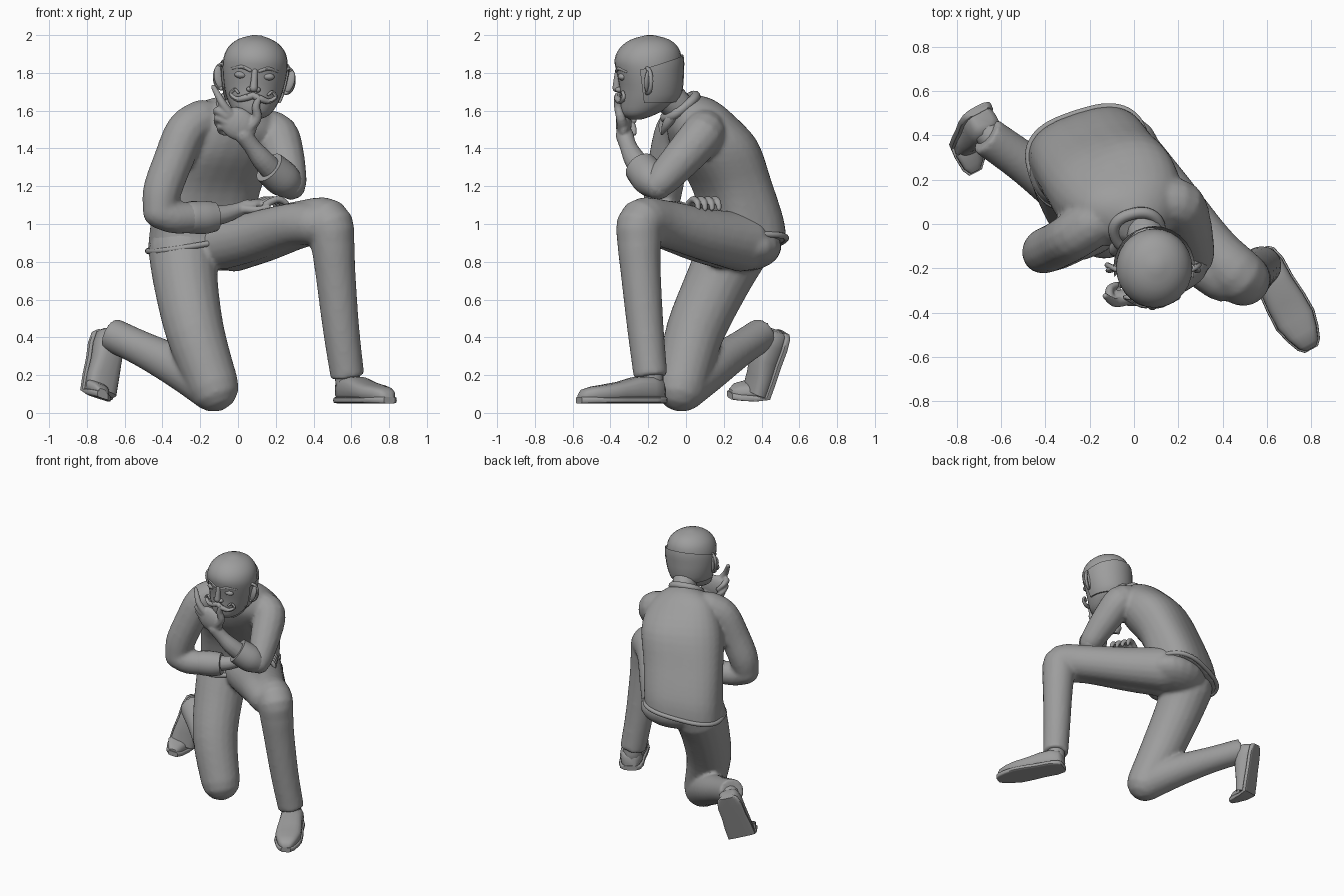
import bpy, bmesh
from math import sin, cos, pi, radians, copysign
from mathutils import Vector as V, Matrix

grey = bpy.data.materials.new("dark_grey")
grey.diffuse_color = (.34, .34, .34, 1)


def spline(rows, steps):
    """Catmull-Rom through rows of numbers."""
    out = []
    for i in range(len(rows) - 1):
        p0, p1 = rows[max(i - 1, 0)], rows[i]
        p2, p3 = rows[i + 1], rows[min(i + 2, len(rows) - 1)]
        for k in range(steps):
            t = k / steps
            out.append([b + .5 * t * (c - a + t * (2*a - 5*b + 4*c - d + t * (3*(b - c) + d - a)))
                        for a, b, c, d in zip(p0, p1, p2, p3)])
    return out + [list(rows[-1])]


def ring(c, a, b, n=20, p=1.0):
    pw = lambda v: copysign(abs(v) ** p, v)
    return [c + a * pw(cos(2*pi*i/n)) + b * pw(sin(2*pi*i/n)) for i in range(n)]


def loft(bm, rings):
    vs = [[bm.verts.new(p) for p in r] for r in rings]
    n = len(vs[0])
    for r, s in zip(vs, vs[1:]):
        for i in range(n):
            bm.faces.new((r[i], r[(i+1) % n], s[(i+1) % n], s[i]))
    bm.faces.new(vs[0][::-1])
    bm.faces.new(vs[-1])


def tube(bm, pts, n=14, steps=4, flat=False):
    """Round tube through (x, y, z, radius) points."""
    rows = spline(pts, steps)
    cs = [V(r[:3]) for r in rows]
    rad = [r[3] for r in rows]
    ts = [(cs[min(i+1, len(cs)-1)] - cs[max(i-1, 0)]).normalized() for i in range(len(cs))]
    st = list(zip(cs, rad, ts))
    cap = (80, 55, 28)
    head = [(cs[0] - ts[0]*rad[0]*sin(radians(k)), rad[0]*cos(radians(k)), ts[0]) for k in cap]
    tail = [(cs[-1] + ts[-1]*rad[-1]*sin(radians(k)), rad[-1]*cos(radians(k)), ts[-1]) for k in cap[::-1]]
    st = head + st + ([] if flat else tail)
    u, rings = ts[0].orthogonal(), []
    for c, r, t in st:
        u = (u - t * u.dot(t)).normalized()
        rings.append(ring(c, u * r, t.cross(u) * r, n))
    loft(bm, rings)


def ball(bm, c, s, rot=(0, 0, 0)):
    m = Matrix.Translation(c)
    for ang, ax in zip(rot, 'XYZ'):
        m = m @ Matrix.Rotation(radians(ang), 4, ax)
    bmesh.ops.create_uvsphere(bm, u_segments=20, v_segments=12, radius=1,
                              matrix=m @ Matrix.Diagonal((*s, 1)))


def finish(name, bm, voxel=None, xf=None, smooth=4):
    bmesh.ops.recalc_face_normals(bm, faces=bm.faces)
    if xf:
        bm.transform(xf)
    me = bpy.data.meshes.new(name)
    bm.to_mesh(me)
    bm.free()
    me.materials.append(grey)
    ob = bpy.data.objects.new(name, me)
    bpy.context.collection.objects.link(ob)
    if voxel:
        r = ob.modifiers.new("merge", 'REMESH')
        r.mode, r.voxel_size, r.use_smooth_shade = 'VOXEL', voxel, True
        s = ob.modifiers.new("soften", 'SMOOTH')
        s.factor, s.iterations = .5, smooth
    else:
        bpy.context.view_layer.objects.active = ob
        ob.select_set(True)
        bpy.ops.object.shade_smooth_by_angle(angle=radians(45))
        ob.select_set(False)


# trousers: pelvis, raised left leg (two tubes make the thigh wide), kneeling right leg
bm = bmesh.new()
ball(bm, (-.14, .31, .88), (.26, .19, .13), (0, 0, 17))
tube(bm, [(-.03, .3, .905, .16), (.14, .12, .94, .14), (.34, -.11, 1.0, .125), (.475, -.235, 1.01, .125),
          (.5, -.247, .9, .117), (.515, -.24, .75, .107), (.545, -.215, .45, .097), (.58, -.187, .19, .09)],
     20, flat=True)
tube(bm, [(-.08, .2, .9, .14), (.08, .05, .935, .13), (.28, -.15, .995, .115), (.4, -.24, 1.0, .112)], 20)
tube(bm, [(-.29, .25, .86, .185), (-.275, .16, .68, .17), (-.225, .045, .42, .155), (-.13, -.025, .14, .135)], 20)
tube(bm, [(-.13, -.02, .135, .13), (-.3, .13, .235, .114), (-.5, .28, .335, .094), (-.67, .4, .415, .09)], 20, flat=True)
finish("trousers", bm, .014)

# shirt: torso sections are centre, half-width vector, half-depth vector, roundness
body = [(-.2, .3, .885, .26, .085, .045, .065, -.2, 0, .72),
        (-.19, .3, 1.0, .26, .085, .02, .06, -.185, -.02, .76),
        (-.15, .245, 1.2, .262, .09, .0, .055, -.175, -.03, .8),
        (-.08, .155, 1.4, .27, .095, -.01, .06, -.19, -.05, .85),
        (-.02, .07, 1.54, .235, .07, -.03, .05, -.15, -.06, .85),
        (.0, .03, 1.61, .17, .045, -.02, .04, -.11, -.05, .9),
        (.02, .0, 1.65, .09, .02, -.01, .02, -.07, -.03, 1)]
bm = bmesh.new()
loft(bm, [ring(V(r[:3]), V(r[3:6]), V(r[6:9]), 28, r[9]) for r in spline(body, 4)])
tube(bm, [(-.19, -.0, 1.55, .11), (-.275, -.055, 1.49, .11), (-.345, -.095, 1.33, .106), (-.4, -.12, 1.18, .103),
          (-.415, -.135, 1.075, .09)])
tube(bm, [(-.415, -.135, 1.065, .09), (-.33, -.115, 1.035, .087), (-.2, -.06, 1.035, .079)], flat=True)
tube(bm, [(.12, .1, 1.5, .11), (.205, .085, 1.47, .115), (.245, -.01, 1.36, .107), (.275, -.12, 1.24, .09),
          (.28, -.15, 1.21, .082)])
finish("shirt", bm, .014)

# rolled cuffs
bm = bmesh.new()
tube(bm, [(-.25, -.08, 1.035, .086), (-.18, -.05, 1.035, .088), (-.12, -.025, 1.04, .078)], 18, flat=True)
tube(bm, [(.28, -.15, 1.205, .077), (.235, -.19, 1.24, .095), (.165, -.24, 1.3, .09)], 18, flat=True)
finish("rolled_cuffs", bm)

# hem band and collar follow tilted loops
for name, c, a, b, r, p in (("shirt_hem", (-.2, .3, .9), (.258, .084, .045), (.064, -.198, 0), .016, .72),
                            ("collar", (.015, -.03, 1.62), (.1, .025, 0), (.025, -.075, -.06), .026, .85)):
    bm = bmesh.new()
    loop = ring(V(c), V(a), V(b), 28, p)
    tube(bm, [(*q, r) for q in loop + loop[:1]], 10, 2)
    finish(name, bm)

# collar points
bm = bmesh.new()
tube(bm, [(-.07, -.08, 1.58, .028), (-.09, -.12, 1.53, .025), (-.075, -.13, 1.48, .008)], 10)
tube(bm, [(.11, -.05, 1.6, .028), (.08, -.1, 1.53, .025), (.04, -.125, 1.48, .008)], 10)
finish("collar_points", bm)

# supporting left hand under the chin
bm = bmesh.new()
tube(bm, [(.2, -.215, 1.265, .062), (.13, -.27, 1.34, .058), (.075, -.305, 1.41, .046), (.03, -.325, 1.47, .048)])
ball(bm, (.0, -.33, 1.53), (.105, .042, .085), (0, 30, 0))
for pts in ([(.05, -.33, 1.5, .034), (.1, -.345, 1.56, .026), (.095, -.36, 1.62, .022), (.11, -.365, 1.665, .017)],
            [(-.04, -.345, 1.58, .026), (-.08, -.355, 1.635, .022), (-.105, -.345, 1.68, .019), (-.13, -.325, 1.725, .014)],
            [(-.06, -.345, 1.57, .026), (-.105, -.34, 1.6, .023), (-.11, -.295, 1.585, .019), (-.08, -.275, 1.55, .016)],
            [(-.06, -.34, 1.54, .026), (-.105, -.33, 1.56, .022), (-.105, -.29, 1.53, .019), (-.07, -.275, 1.5, .016)],
            [(-.05, -.335, 1.51, .024), (-.09, -.32, 1.515, .02), (-.09, -.285, 1.49, .017), (-.055, -.275, 1.48, .015)]):
    tube(bm, pts, 10)
finish("chin_hand", bm, .007, smooth=3)

# resting right hand on the thigh
bm = bmesh.new()
tube(bm, [(-.17, -.045, 1.04, .055), (-.08, -.005, 1.05, .05), (.0, .03, 1.075, .038), (.05, .05, 1.095, .036)])
ball(bm, (.07, .07, 1.095), (.075, .06, .033), (0, -15, 25))
for i in range(4):
    o = V((.02, -.037, 0)) * i
    p = [(.09, .125, 1.105, .02), (.145, .15, 1.13, .019), (.19, .17, 1.115, .017), (.205, .175, 1.08, .014)]
    tube(bm, [(x + o.x, y + o.y, z, r) for x, y, z, r in p], 10)
tube(bm, [(.03, .02, 1.08, .024), (.1, .0, 1.075, .02), (.16, -.01, 1.09, .015)], 10)
finish("thigh_hand", bm, .007, smooth=3)

# neck
bm = bmesh.new()
tube(bm, [(.03, .0, 1.57, .08), (.06, -.07, 1.65, .085), (.08, -.15, 1.7, .09)])
finish("neck", bm)

# head, tilted slightly
X = .085
tilt = Matrix.Translation((X, -.2, 1.75)) @ Matrix.Rotation(radians(4), 4, 'Y') @ Matrix.Translation((-X, .2, -1.75))
skull = [(1.555, -.265, .04, .035), (1.585, -.245, .095, .095), (1.65, -.2, .135, .15), (1.72, -.19, .157, .162),
         (1.8, -.195, .17, .172), (1.87, -.2, .17, .178), (1.93, -.195, .147, .157), (1.975, -.19, .095, .105),
         (2.0, -.19, .02, .02)]
head_rings = lambda g, lo, hi: [ring(V((X, cy, z)), V((rx + g, 0, 0)), V((0, ry + g, 0)), 28)
                                for z, cy, rx, ry in spline(skull, 3) if lo <= z <= hi]
bm = bmesh.new()
loft(bm, head_rings(0, 0, 3))
finish("head", bm, xf=tilt)

# hair band round the back, cut in front of the ears and along a rising top edge
bm = bmesh.new()
loft(bm, head_rings(.012, 1.64, 1.93))
for co, no in (((0, -.24, 1.8), (0, 1, .12)), ((0, -.24, 1.83), (0, .29, -1))):
    bmesh.ops.bisect_plane(bm, geom=bm.verts[:] + bm.edges[:] + bm.faces[:], plane_co=co, plane_no=no, clear_inner=True)
finish("hair_band", bm, xf=tilt)

# mirrored face parts
ears, eyes, brows, tache = [bmesh.new() for _ in range(4)]
for s in (-1, 1):
    ball(ears, (X + s*.18, -.2, 1.765), (.036, .016, .065), (0, s*14, s*-25))
    rim = [(X + s*(.172 + .036*sin(k)), -.205 + .02*sin(k), 1.77 + .064*cos(k), .012)
           for k in [j * pi / 8 for j in range(9)]]
    tube(ears, rim, 8, 2)
    ball(eyes, (X + s*.072, -.335, 1.785), (.034, .025, .02))
    tube(brows, [(X + s*.025, -.364, 1.812, .01), (X + s*.07, -.352, 1.828, .011), (X + s*.12, -.315, 1.815, .007)], 8)
    tube(tache, [(X, -.36, 1.68, .018), (X + s*.04, -.362, 1.665, .018), (X + s*.085, -.345, 1.655, .014),
                 (X + s*.12, -.33, 1.68, .011), (X + s*.1, -.335, 1.705, .009), (X + s*.08, -.345, 1.69, .007)], 8)
for n, b in (("ears", ears), ("eyes", eyes), ("eyebrows", brows), ("moustache", tache)):
    finish(n, b, xf=tilt)
bm = bmesh.new()
tube(bm, [(X, -.36, 1.81, .016), (X, -.366, 1.76, .018), (X, -.368, 1.72, .022)], 12)
for s in (-1, 1):
    ball(bm, (X + s*.022, -.355, 1.712), (.016, .02, .014))
finish("nose", bm, xf=tilt)

# shoes: length, half-width, upper height, laid out by a mapping per foot
shape = [(0, .04, .1), (.02, .065, .13), (.08, .08, .145), (.17, .08, .14), (.26, .088, .115), (.35, .09, .1),
         (.42, .072, .09), (.475, .05, .075), (.5, .025, .05)]
d = V((-.12, -.35, -.93)).normalized()
side = V((.8, .5, 0))
side = (side - d * side.dot(d)).normalized()
n, toe = side.cross(d), V((.25, -.95, .0)).normalized()


def flat_foot(t, u, h):
    return V((.56, -.125, .05)) + V((.48, -.877, 0)) * t + V((.877, .48, 0)) * u + V((0, 0, h))


def bent_foot(t, u, h):
    o = V((-.715, .53, .42)) + side * u
    if t <= .37:
        return o + d * t - n * h
    return o + d * .37 + toe * (t - .37) * 1.3 + V((0, 0, h))


for name, f in (("left", flat_foot), ("right", bent_foot)):
    for part, g, lo, cap in (("shoe", 0, .01, 1), ("sole", .008, 0, .035)):
        bm = bmesh.new()
        rings = []
        for t, w, h in shape:
            h = min(h, cap)
            tt = t + g * (t - .25) * 2
            mid, half = (h + lo) / 2, (h - lo) / 2
            rings.append([f(tt, p.x, p.z) for p in ring(V((0, 0, mid)), V((w + g, 0, 0)), V((0, 0, half)), 20,
                                                        .7 if part == "shoe" else .4)])
        loft(bm, rings)
        finish(name + "_" + part, bm)

# ankles
bm = bmesh.new()
tube(bm, [(.577, -.187, .25, .065), (.583, -.185, .15, .068)])
tube(bm, [(-.62, .37, .4, .065), (-.67, .42, .38, .065)])
finish("ankles", bm)
